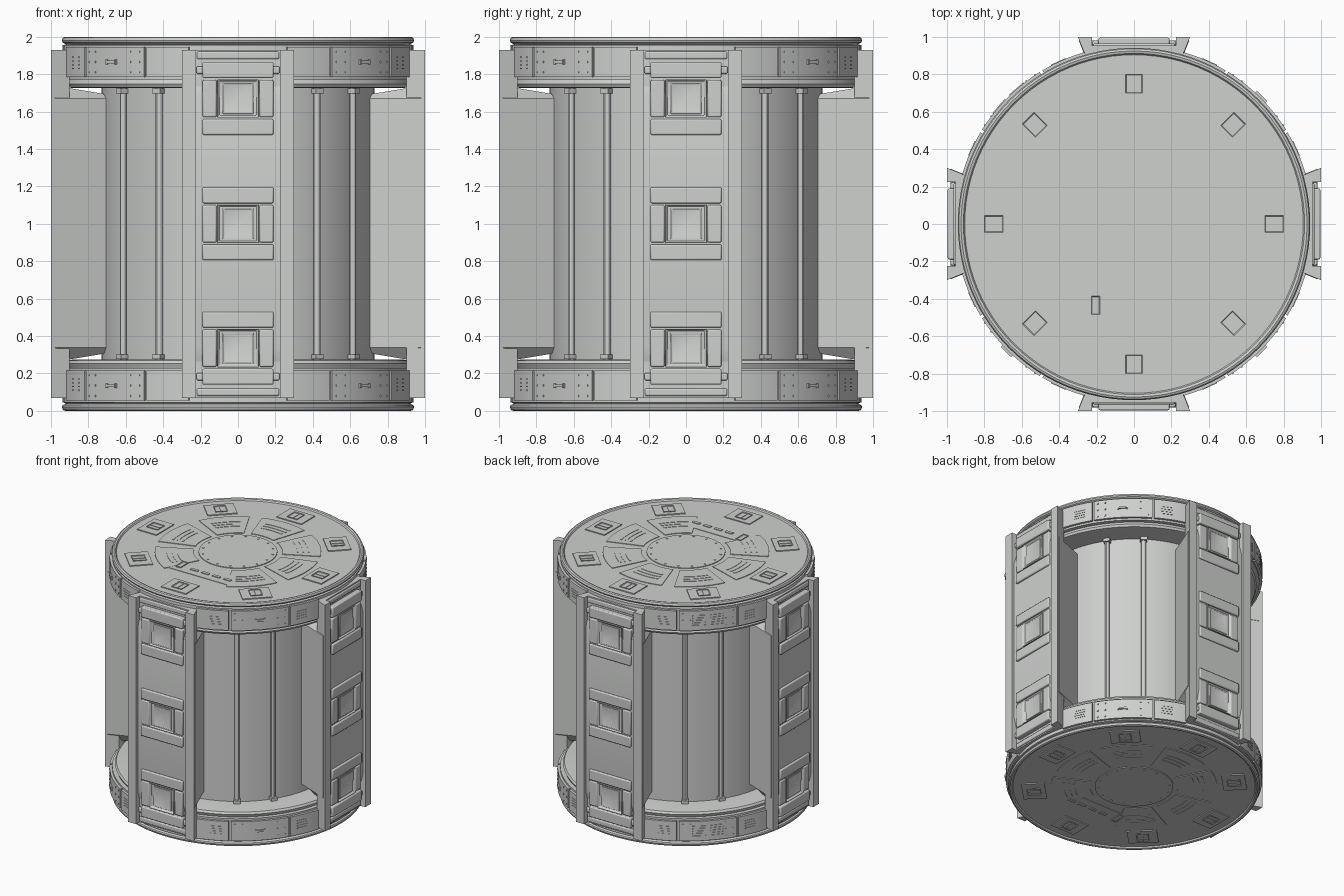
import bpy, bmesh
from math import sin, cos, radians
from mathutils import Matrix, Vector

if "Cube" in bpy.data.objects:
    bpy.data.objects.remove(bpy.data.objects["Cube"], do_unlink=True)

GREY = (0.62, 0.635, 0.62, 1)
hull_grey = bpy.data.materials.new("hull_grey")
hull_grey.use_nodes = True
hull_grey.diffuse_color = GREY
hull_grey.node_tree.nodes["Principled BSDF"].inputs["Base Color"].default_value = GREY

FLIP = Matrix.Translation((0, 0, 2)) @ Matrix.Diagonal((1, 1, -1, 1))
ENDS = (Matrix.Identity(4), FLIP)


def turn(deg):
    return Matrix.Rotation(radians(deg), 4, "Z")


def finish(name, bm, bevel=0):
    bmesh.ops.recalc_face_normals(bm, faces=bm.faces)
    mesh = bpy.data.meshes.new(name)
    bm.to_mesh(mesh)
    bm.free()
    mesh.materials.append(hull_grey)
    ob = bpy.data.objects.new(name, mesh)
    bpy.context.collection.objects.link(ob)
    if bevel:
        mod = ob.modifiers.new("soft_edges", "BEVEL")
        mod.width, mod.segments = bevel, 2
        mod.limit_method = "ANGLE"
    bpy.ops.object.select_all(action="DESELECT")
    ob.select_set(True)
    bpy.context.view_layer.objects.active = ob
    bpy.ops.object.shade_smooth_by_angle(angle=radians(30))
    return ob


def box(bm, m, centre, size, recess=None, rim=0.015, depth=0.012):
    """Box, optionally with a sunken face in the direction given by recess."""
    verts = bmesh.ops.create_cube(bm, size=1, matrix=Matrix.Diagonal((*size, 1)))["verts"]
    faces = list({f for v in verts for f in v.link_faces})
    if recess:
        face = max(faces, key=lambda f: f.calc_center_median().dot(Vector(recess)))
        before = set(bm.verts)
        bmesh.ops.inset_region(bm, faces=[face], thickness=rim, depth=0)
        bmesh.ops.translate(bm, verts=list(face.verts), vec=Vector(recess) * -depth)
        verts = list(set(verts) | (set(bm.verts) - before))
    bmesh.ops.transform(bm, verts=verts, matrix=m @ Matrix.Translation(centre))


def loft(bm, m, rings):
    """Closed solid through rings of equal point count."""
    rows = [[bm.verts.new(m @ Vector(p)) for p in ring] for ring in rings]
    n = len(rows[0])
    for lo, hi in zip(rows, rows[1:]):
        for i in range(n):
            j = (i + 1) % n
            bm.faces.new((lo[i], lo[j], hi[j], hi[i]))
    bm.faces.new(rows[0][::-1])
    bm.faces.new(rows[-1])


def prism(bm, m, pts, z0, z1):
    loft(bm, m, [[(x, y, z) for x, y in pts] for z in (z0, z1)])


def sector(bm, m, r0, r1, a0, a1, z0, z1, n=8):
    """Curved plate; angles are measured from the front."""
    angles = [radians(a0 + (a1 - a0) * i / n) for i in range(n + 1)]
    pts = [(r1 * sin(a), -r1 * cos(a)) for a in angles]
    pts += [(r0 * sin(a), -r0 * cos(a)) for a in reversed(angles)]
    prism(bm, m, pts, z0, z1)


def disc(bm, m, centre, r, h, n=8):
    bmesh.ops.create_cone(bm, cap_ends=True, segments=n, radius1=r, radius2=r,
                          depth=h, matrix=m @ Matrix.Translation(centre))


def lathe(name, profile, m):
    bm = bmesh.new()
    vs = [bm.verts.new((r, 0, z)) for r, z in profile]
    es = [bm.edges.new(p) for p in zip(vs, vs[1:])]
    bmesh.ops.spin(bm, geom=vs + es, cent=(0, 0, 0), axis=(0, 0, 1),
                   angle=radians(360), steps=96)
    bmesh.ops.remove_doubles(bm, verts=bm.verts, dist=1e-5)
    bmesh.ops.transform(bm, verts=bm.verts, matrix=m)
    return finish(name, bm)


# Core drum and the two end flanges
lathe("core_drum", [(0, .26), (.73, .26), (.73, 1.74), (0, 1.74)], ENDS[0])
FLANGE = [(0, 1.725), (.88, 1.725), (.905, 1.73), (.915, 1.747), (.905, 1.77),
          (.937, 1.77), (.937, 1.955), (.92, 1.96), (.938, 1.97), (.942, 1.98),
          (.936, 1.995), (.925, 2), (.912, 1.996), (.905, 1.985), (0, 1.985)]
for name, m in zip(("top_flange", "bottom_flange"), ENDS):
    lathe(name, FLANGE, m)

# Vertical pipes with end collars
bm = bmesh.new()
for k in range(4):
    for off in (-10.5, 10.5):
        m = turn(45 + 90 * k + off)
        disc(bm, m, (0, -.745, 1), .018, 1.48, 12)
        for z in (.29, 1.71):
            box(bm, m, (0, -.745, z), (.05, .06, .025))
finish("core_pipes", bm)

# Four dovetail pillars: tapered body, channel plate and face modules
body, plate, bars, windows = (bmesh.new() for _ in range(4))
wide = [(-.295, -.98), (.295, -.98), (.18, -.69), (-.18, -.69)]
cap = [(-.24, -.96, 1.735), (.24, -.96, 1.735), (.13, -.69, 1.69), (-.13, -.69, 1.69)]
channel = [(-.3, -1), (-.225, -1), (-.225, -.955), (.225, -.955),
           (.225, -1), (.3, -1), (.259, -.9), (-.259, -.9)]
for k in range(4):
    m = turn(90 * k)
    loft(body, m, [[(x, y, 2 - z) for x, y, z in cap],
                   [(x, y, .34) for x, y in wide],
                   [(x, y, 1.67) for x, y in wide], cap])
    prism(plate, m, channel, .07, 1.93)
    for c in (.335, 1, 1.67):
        for s in (-1, 1):
            box(bars, m, (0, -.97, c + .152 * s), (.38, .052, .085))
            box(bars, m, (.2 * s, -.965, c + .152), (.045, .03, .04))
            box(bars, m, (.2 * s, -.965, c - .152), (.045, .03, .04))
            box(bars, m, (.152 * s, -.967, c), (.075, .045, .2))
        box(windows, m, (0, -.968, c), (.222, .052, .205), (0, -1, 0), .02, .018)
        box(windows, m, (0, -.97, c), (.165, .03, .165), (0, -1, 0), .012, .004)
    for s in (-1, 1):
        mid = 1 + .285 * s
        for dz, h, d in ((-.03, .055, .03), (.03, .045, .04)):
            box(bars, m, (0, -.955, mid + dz * s), (.44, d, h))
        box(bars, m, (0, -.955, 1 + .215 * s), (.28, .02, .045))
        box(bars, m, (0, -.955, 1 + .9 * s), (.44, .02, .04))
finish("pillar_bodies", body)
finish("pillar_channels", plate)
finish("pillar_module_bars", bars, .008)
finish("pillar_module_windows", windows, .004)

# Curved panels round each flange, with vents, handles and rivets
panels, fittings = bmesh.new(), bmesh.new()
for end in ENDS:
    for k in range(4):
        for a0, a1 in ((16, 30.8), (31.8, 58.2), (59.2, 74)):
            sector(panels, end @ turn(90 * k), .92, .956, a0, a1, 1.785, 1.945)
        q = 45 + 90 * k
        for off in (-20, 20):
            for row in range(4):
                m = end @ turn(q + off)
                box(fittings, m, (0, -.954, 1.83 + row * .02), (.085, .01, .007))
        if k == 2:
            for off in (-4, 4):
                for row in range(5):
                    m = end @ turn(q + off)
                    box(fittings, m, (0, -.955, 1.825 + row * .02), (.1, .01, .007))
        else:
            box(fittings, end @ turn(q), (0, -.96, 1.865), (.07, .016, .014))
            for off in (-2, 2):
                box(fittings, end @ turn(q + off), (0, -.957, 1.865), (.012, .016, .025))
        for off in (-11.5, -8, 8, 11.5):
            for z in (1.81, 1.865, 1.92):
                box(fittings, end @ turn(q + off), (0, -.955, z), (.01, .01, .01))
finish("flange_panels", panels)
finish("flange_fittings", fittings)

# End faces: hub, wedges, hatches and a control strip
hub, wedges, hatches, controls = (bmesh.new() for _ in range(4))
TOP, UP = 1.985, (0, 0, 1)
for end in ENDS:
    disc(hub, end, (0, 0, TOP), .293, .012, 64)
    for i in range(16):
        disc(hub, end @ turn(22.5 * i), (0, -.265, TOP + .007), .008, .006)
    for i in range(8):
        m = end @ turn(45 * i)
        box(hatches, m, (0, -.75, TOP), (.225, .175, .016))
        box(hatches, m, (0, -.75, TOP + .004), (.09, .1, .02), UP, .01, .01)
        box(hatches, m, (0, -.75, TOP + .006), (.008, .09, .012))
        if i:
            sector(wedges, m, .33, .62, -18, 18, TOP - .004, TOP + .005)
            for r in (.44, .48, .52):
                sector(wedges, m, r, r + .012, -12, 12, TOP, TOP + .008)
    box(controls, end, (0, -.45, TOP), (.54, .15, .008))
    box(controls, end, (-.205, -.435, TOP + .004), (.045, .1, .014), UP, .006, .005)
    for i in range(4):
        box(controls, end, (-.075 + .1 * i, -.455, TOP + .004), (.065, .025, .012))
finish("hub_discs", hub)
finish("end_wedges", wedges)
finish("end_hatches", hatches)
finish("control_strips", controls)
